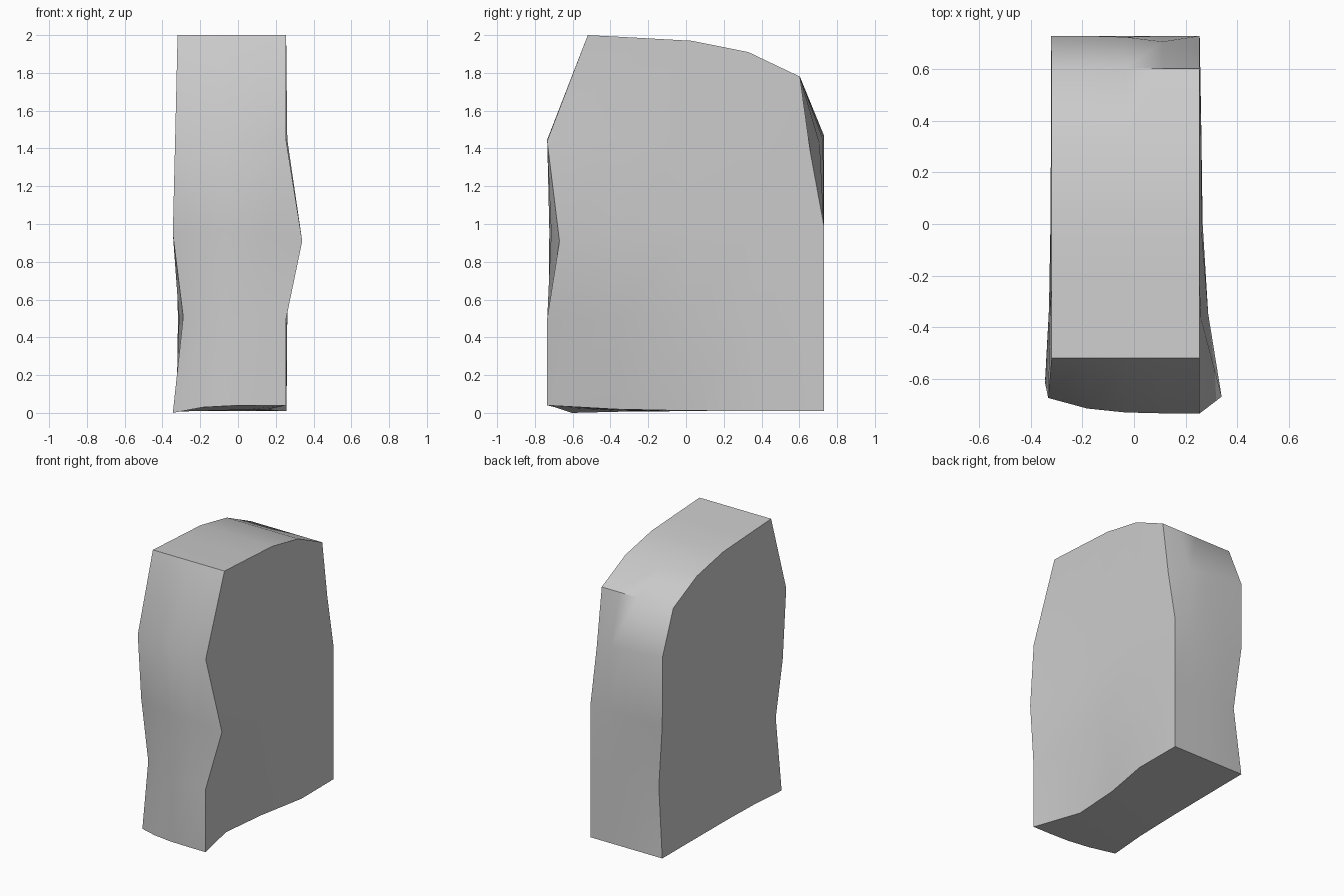
import bpy, bmesh, math
from mathutils import Vector

if "Cube" in bpy.data.objects:
    bpy.data.objects.remove(bpy.data.objects["Cube"])

N = 4  # divisions along every side of the slab

# Worn vertical corner edges, bottom to top
front_left = [(-.345, -.605, 0), (-.29, -.616, .51), (-.345, -.618, .95), (-.333, -.675, 1.44), (-.32, -.52, 2)]
front_right = [(.255, -.735, .04), (.255, -.735, .5), (.34, -.67, .91), (.255, -.735, 1.44), (.255, -.52, 2)]
back_right = [(.255, .73, .01), (.255, .73, .5), (.255, .73, .99), (.255, .66, 1.37), (.255, .603, 1.78)]
back_left = [(-.32, .73, .01), (-.275, .705, .51), (-.32, .73, .97), (-.322, .73, 1.47), (-.32, .603, 1.78)]
heights = [.01, .5, .97, 1.45]


def side(a, b, base_a, base_b):
    """Straight base edge whose corner chips fade out quickly towards the middle."""
    a, b, base_a, base_b = map(Vector, (a, b, base_a, base_b))
    pts = []
    for i in range(N + 1):
        t = i / N
        pts.append(base_a.lerp(base_b, t) + (a - base_a) * (1 - t) ** 4 + (b - base_b) * t ** 4)
    return pts


# Four sides per level, each running around the ring
levels = []
for k in range(N + 1):
    corners = [e[k] for e in (front_left, front_right, back_right, back_left)]
    if k < N:
        z = heights[k]
        base = [(-.323, -.735, z), (.255, -.735, z), (.255, .73, z), (-.323, .73, z)]
    else:
        base = corners
    sides = [side(corners[s], corners[(s + 1) % 4], base[s], base[(s + 1) % 4]) for s in range(4)]
    if 0 < k < N:
        for i in range(1, N):
            sides[1][i].x += .006
    levels.append(sides)

# Chipped bottom edges and the sloping top profile
for p, z in zip(levels[0][0], (0, .03, .038, .04, .04)):
    p.z = z
for p, x in zip(levels[0][1], (.255, .16, .19, .257, .255)):
    p.x = x
for s, order in ((1, 1), (3, -1)):
    profile = [(-.52, 2), (-.24, 1.985), (.03, 1.97), (.33, 1.91), (.603, 1.78)][::order]
    for p, (y, z) in zip(levels[N][s], profile):
        p.y, p.z = y, z

bm = bmesh.new()
rings = [[bm.verts.new(p) for s in sides for p in s[:-1]] for sides in levels]

# Walls
count = 4 * N
for lo, hi in zip(rings, rings[1:]):
    for i in range(count):
        j = (i + 1) % count
        bm.faces.new((lo[i], lo[j], hi[j], hi[i]))

# Top and underside, filled with strips across the width
for ring, flip in ((rings[0], True), (rings[-1], False)):
    rows = [ring[0:N + 1]]
    for j in range(1, N):
        l, r = ring[count - j], ring[N + j]
        rows.append([l] + [bm.verts.new(l.co.lerp(r.co, i / N)) for i in range(1, N)] + [r])
    rows.append(ring[2 * N:3 * N + 1][::-1])
    for a, b in zip(rows, rows[1:]):
        for i in range(N):
            quad = (a[i], a[i + 1], b[i + 1], b[i])
            bm.faces.new(quad[::-1] if flip else quad)

bmesh.ops.recalc_face_normals(bm, faces=bm.faces)
mesh = bpy.data.meshes.new("stone_slab")
bm.to_mesh(mesh)
bm.free()
slab = bpy.data.objects.new("stone_slab", mesh)
bpy.context.collection.objects.link(slab)

bpy.context.view_layer.objects.active = slab
slab.select_set(True)
bpy.ops.object.shade_smooth_by_angle(angle=math.radians(45))
